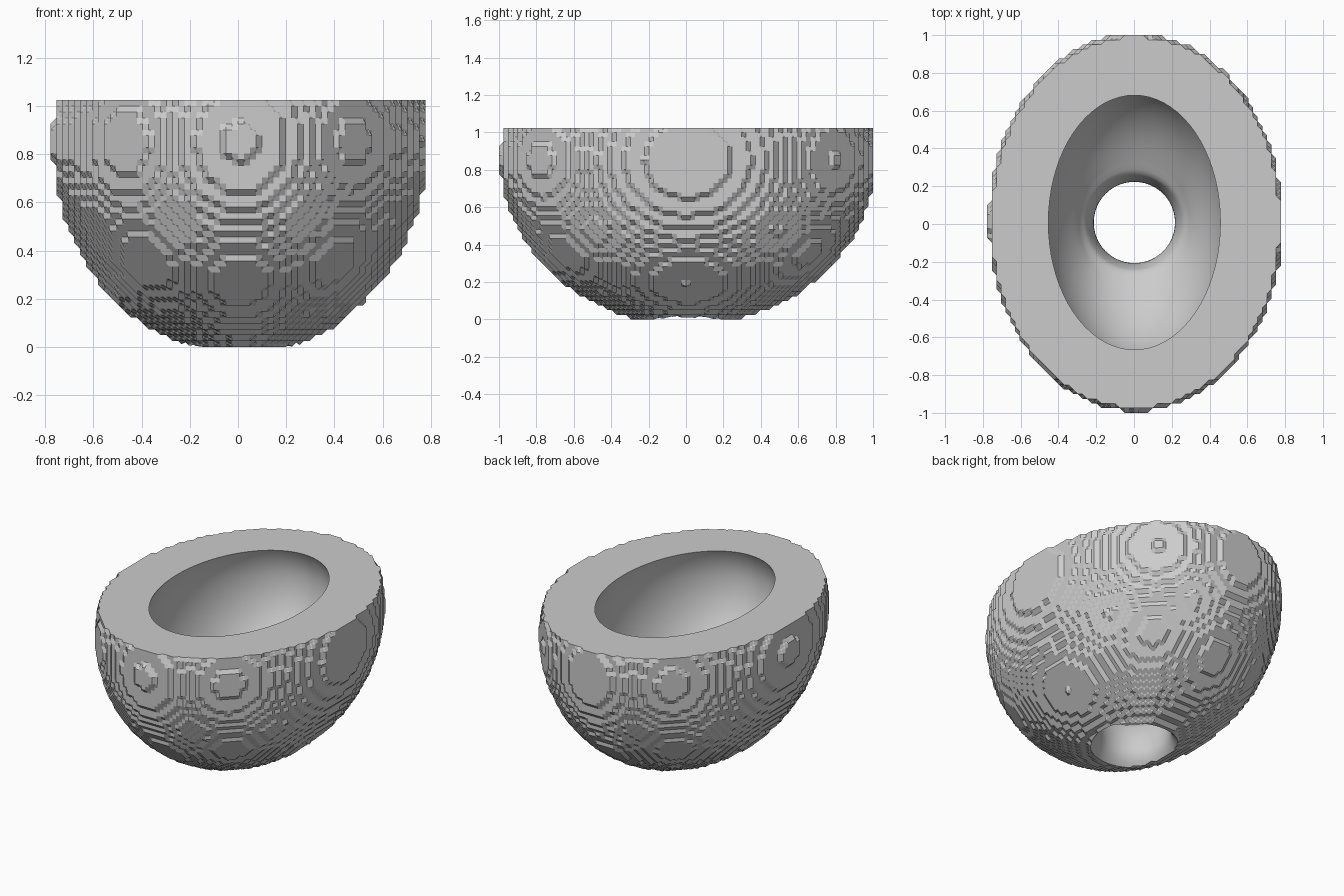
import bpy, bmesh, math
from itertools import product
from mathutils import Vector

if "Cube" in bpy.data.objects:
    bpy.data.objects.remove(bpy.data.objects["Cube"], do_unlink=True)

STEP = 2 / 81                                # size of one terrace step
CENTRE = 34.5 * STEP                         # height of the widest level
RADII = Vector((0.778, 1.001, 0.883))        # outer egg shape
SHIFT = Vector((0.0085, 0.009, 0))           # egg centre relative to the terraces
TOP = 7                                      # rim level, in steps above the centre

stone = bpy.data.materials.new("stone_grey")
stone.use_nodes = True
stone.diffuse_color = (0.6, 0.6, 0.6, 1)
shader = next(n for n in stone.node_tree.nodes if n.type == 'BSDF_PRINCIPLED')
shader.inputs["Base Color"].default_value = stone.diffuse_color
shader.inputs["Roughness"].default_value = 0.7


def add_object(name, bm):
    bmesh.ops.recalc_face_normals(bm, faces=bm.faces)
    mesh = bpy.data.meshes.new(name)
    bm.to_mesh(mesh)
    bm.free()
    mesh.materials.append(stone)
    obj = bpy.data.objects.new(name, mesh)
    bpy.context.scene.collection.objects.link(obj)
    return obj


def solid(p):
    return sum(((c * STEP - s) / r) ** 2 for c, s, r in zip(p, SHIFT, RADII)) < 1


def cube_sides():
    """Corner loops of a unit cell, all wound the same way seen from outside."""
    sides = []
    for axis, side in product(range(3), (0, 1)):
        loop = []
        for u, v in ((0, 0), (1, 0), (1, 1), (0, 1)):
            corner = [0, 0, 0]
            corner[axis], corner[(axis + 1) % 3], corner[(axis + 2) % 3] = side, u, v
            loop.append(tuple(corner))
        sides.append(loop if side else loop[::-1])
    return sides


def cell_loops(cell, filled, sides):
    """Closed loops of edge midpoints separating filled and empty corners."""
    follow = {}
    for side in sides:
        pts = [tuple(a + b for a, b in zip(cell, c)) for c in side]
        cross = []
        for a, b in zip(pts, pts[1:] + pts[:1]):
            if (a in filled) != (b in filled):
                cross.append((a in filled, tuple(i + j for i, j in zip(a, b))))
        if cross and not cross[0][0]:
            cross = cross[1:] + cross[:1]
        for i in range(0, len(cross), 2):
            follow[cross[i][1]] = cross[i + 1][1]
    while follow:
        start, key = follow.popitem()
        loop = [start]
        while key != start:
            loop.append(key)
            key = follow.pop(key)
        yield loop


# Terraced outer shell, bevelled along each step
nx, ny, nz = (int(r / STEP) + 2 for r in RADII)
filled = {p for p in product(range(-nx, nx + 1), range(-ny, ny + 1), range(-nz, TOP + 1))
          if solid(p)}
sides = cube_sides()
corners = list(product((0, 1), repeat=3))
bm = bmesh.new()
verts = {}
for cell in product(range(-nx, nx), range(-ny, ny), range(-nz, TOP)):
    x, y, z = cell
    count = sum((x + i, y + j, z + k) in filled for i, j, k in corners)
    if 0 < count < 8:
        for loop in cell_loops(cell, filled, sides):
            for key in loop:
                if key not in verts:
                    co = Vector(key) * STEP / 2
                    verts[key] = bm.verts.new(co + Vector((0, 0, CENTRE)))
            bm.faces.new([verts[key] for key in loop])

# Flat rim
bmesh.ops.holes_fill(bm, edges=[e for e in bm.edges if e.is_boundary], sides=0)
bowl = add_object("stepped_bowl", bm)

# Smooth cavity with a soft neck into a round, flared drain hole
SEGMENTS, LEVELS = 72, 72
LOW, HIGH = -0.04, 1.08
HOLE = 0.215


def cavity_radius(width, z):
    depth = 0.473 if z > CENTRE else 0.57
    open_part = width * math.sqrt(max(0, 1 - ((z - CENTRE) / depth) ** 2))
    neck = HOLE + 0.06 * min(1, max(0, z - 0.12) / 0.2) ** 2
    flare = 0.05 * max(0, 1 - z / 0.1) ** 2
    return (open_part ** 4 + neck ** 4) ** (1 / 4) + flare


bm = bmesh.new()
rings = []
for i in range(LEVELS + 1):
    z = LOW + (HIGH - LOW) * i / LEVELS
    rx, ry = cavity_radius(0.472, z), cavity_radius(0.7185, z)
    angles = [math.tau * s / SEGMENTS for s in range(SEGMENTS)]
    rings.append([bm.verts.new((rx * math.cos(a) + 0.002, ry * math.sin(a) + 0.008, z))
                  for a in angles])
for lower, upper in zip(rings, rings[1:]):
    for s in range(SEGMENTS):
        t = (s + 1) % SEGMENTS
        bm.faces.new((lower[s], lower[t], upper[t], upper[s])).smooth = True
bm.faces.new(rings[0])
bm.faces.new(rings[-1])
cutter = add_object("cavity_cutter", bm)
cutter.hide_render = True

# Hollow the bowl, then discard the cutter
cut = bowl.modifiers.new("hollow", 'BOOLEAN')
cut.operation = 'DIFFERENCE'
cut.solver = 'EXACT'
cut.object = cutter
bpy.context.view_layer.update()
graph = bpy.context.evaluated_depsgraph_get()
hollow = bpy.data.meshes.new_from_object(bowl.evaluated_get(graph))
bowl.modifiers.clear()
bowl.data = hollow
bpy.data.objects.remove(cutter, do_unlink=True)
